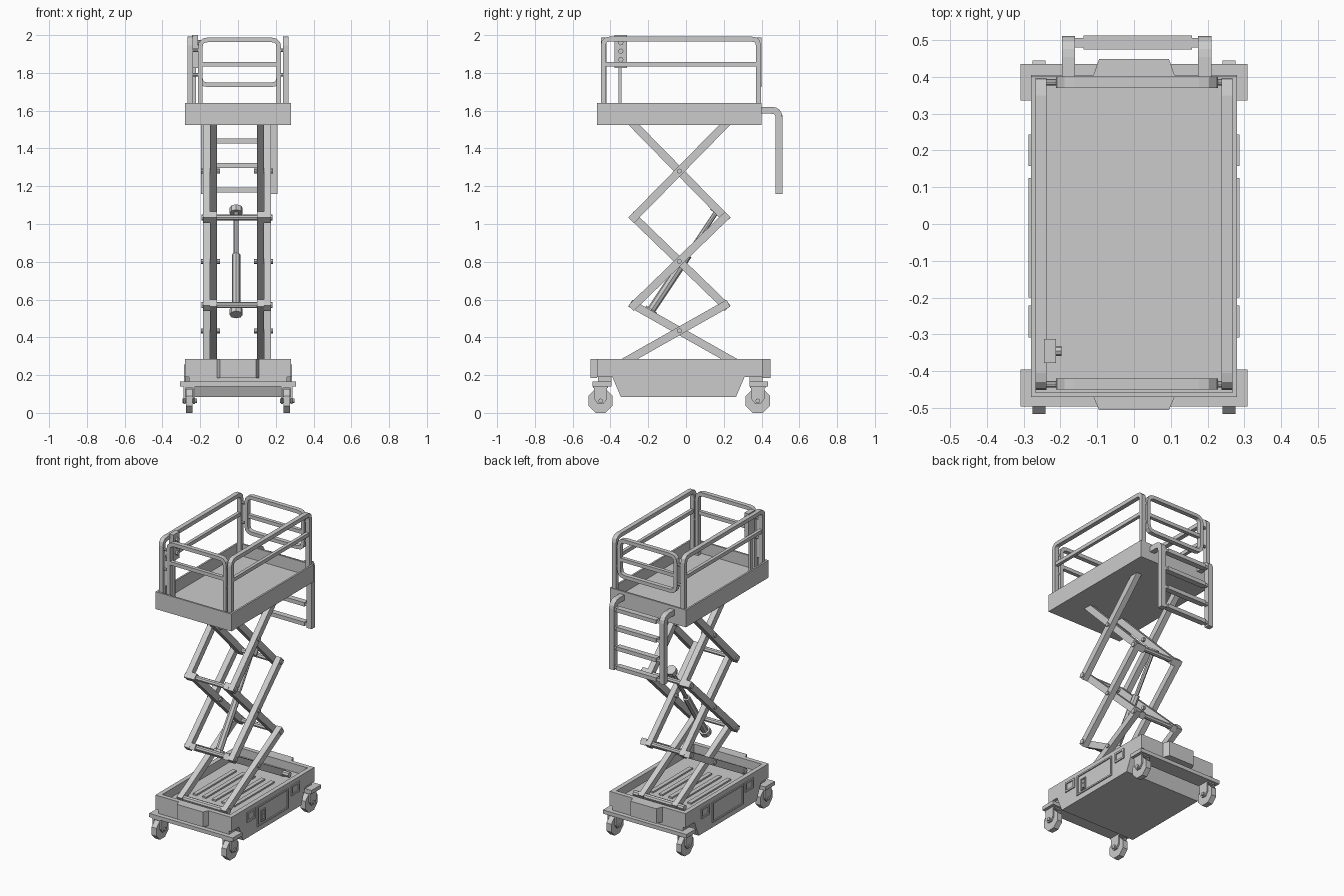
import bpy, bmesh, math
from mathutils import Vector, Matrix

if "Cube" in bpy.data.objects:
    bpy.data.objects.remove(bpy.data.objects["Cube"])

AX = {'x': lambda a, b, e: (e, a, b), 'y': lambda a, b, e: (a, e, b), 'z': lambda a, b, e: (a, b, e)}


def finish(name, bm):
    bmesh.ops.recalc_face_normals(bm, faces=bm.faces[:])
    me = bpy.data.meshes.new(name)
    bm.to_mesh(me)
    bm.free()
    ob = bpy.data.objects.new(name, me)
    bpy.context.collection.objects.link(ob)
    return ob


def prism(name, axis, pts, lo, hi):
    """Extrude a flat outline along an axis."""
    bm = bmesh.new()
    rows = [[bm.verts.new(AX[axis](a, b, e)) for a, b in pts] for e in (lo, hi)]
    n = len(pts)
    for r in rows:
        bm.faces.new(r)
    for i in range(n):
        j = (i + 1) % n
        bm.faces.new((rows[0][i], rows[0][j], rows[1][j], rows[1][i]))
    return finish(name, bm)


def box(name, x0, x1, y0, y1, z0, z1):
    return prism(name, 'z', [(x0, y0), (x1, y0), (x1, y1), (x0, y1)], z0, z1)


def rect(a0, a1, b0, b1):
    return [(a0, b0), (a1, b0), (a1, b1), (a0, b1)]


def cyl(name, p0, p1, r, n=8, turn=0.0):
    p0, p1 = Vector(p0), Vector(p1)
    d = p1 - p0
    m = Matrix.Translation((p0 + p1) / 2) @ d.to_track_quat('Z', 'Y').to_matrix().to_4x4() @ Matrix.Rotation(turn, 4, 'Z')
    bm = bmesh.new()
    bmesh.ops.create_cone(bm, cap_ends=True, segments=n, radius1=r, radius2=r, depth=d.length, matrix=m)
    return finish(name, bm)


def rounded(pts, r, closed=False, n=3):
    """Replace the corners of a path with short arcs."""
    out, k = [], len(pts)
    for i, p in enumerate(pts):
        if not closed and i in (0, k - 1):
            out.append(p)
            continue
        p = Vector(p)
        a = p + (Vector(pts[i - 1]) - p).normalized() * r
        b = p + (Vector(pts[(i + 1) % k]) - p).normalized() * r
        for t in range(n + 1):
            t /= n
            out.append(tuple(a * (1 - t) ** 2 + p * 2 * t * (1 - t) + b * t * t))
    return out


def band(name, axis, pts, w, lo, hi, closed=False):
    """Rectangular tube that follows a flat path; width w in the plane, lo..hi across it."""
    bm, k, secs = bmesh.new(), len(pts), []
    P = [Vector(p) for p in pts]
    for i in range(k):
        d0 = (P[i] - P[i - 1]).normalized() if closed or i > 0 else (P[1] - P[0]).normalized()
        d1 = (P[(i + 1) % k] - P[i]).normalized() if closed or i < k - 1 else d0
        t = (d0 + d1).normalized()
        nrm = Vector((-t.y, t.x)) * (w / 2 / t.dot(d0))
        a, b = P[i] + nrm, P[i] - nrm
        secs.append([bm.verts.new(AX[axis](q.x, q.y, e)) for q, e in ((a, lo), (b, lo), (b, hi), (a, hi))])
    for i in range(k if closed else k - 1):
        s, u = secs[i], secs[(i + 1) % k]
        for j in range(4):
            m = (j + 1) % 4
            bm.faces.new((s[j], s[m], u[m], u[j]))
    if not closed:
        bm.faces.new(secs[0])
        bm.faces.new(secs[-1])
    return finish(name, bm)


# Chassis: lower hull, open tray, ribs and end bumpers
prism("chassis_hull", 'x', [(-.47, .23), (-.47, .19), (-.39, .19), (-.345, .085), (.265, .085),
                            (.31, .19), (.405, .19), (.405, .23)], -.28, .28)
band("chassis_walls", 'z', rect(-.265, .265, -.455, .39), .03, .23, .285, True)
for i in range(5):
    x = -.15 + i * .07
    box(f"tray_rib_{i}", x - .014, x + .014, -.24, .18, .23, .24)
prism("front_bumper", 'z', [(-.11, -.47), (-.095, -.505), (.095, -.505), (.11, -.47)], .185, .285)
prism("rear_bumper", 'z', [(-.11, .405), (-.095, .448), (.095, .448), (.11, .405)], .185, .285)

# Side panels, vents and switch box
for s, side in ((1, "right"), (-1, "left")):
    lo, hi = sorted((s * .278, s * .287))
    band(f"{side}_panel_frame", 'x', rect(-.195, .12, .125, .25), .01, lo, hi, True)
    for y in (-.265, .2):
        band(f"{side}_vent_frame", 'x', rect(y - .037, y + .037, .195, .25), .012, lo, hi, True)
    if s > 0:
        band("switch_frame", 'x', rect(-.16, -.12, .142, .213), .006, lo, hi, True)
        for z in (.162, .193):
            box("switch_button", .278, .285, -.15, -.13, z - .01, z + .01)

# Axle plates and casters
for yc, yp, end in ((-.452, -.445, "front"), (.38, .385, "rear")):
    box(f"{end}_axle_plate", -.308, .308, yp - .05, yp + .05, .14, .165)
    box(f"{end}_axle_spacer", -.26, .26, yp - .02 if yp < 0 else yp - .05, yp + .05 if yp < 0 else yp + .02, .165, .19)
    for s in (-1, 1):
        x = s * .258
        cyl(f"{end}_caster_wheel", (x - .018, yc, .064), (x + .018, yc, .064), .069, 8, math.pi / 8)
        cyl(f"{end}_caster_axle", (x - .035, yc, .064), (x + .04, yc, .064), .012)
        box(f"{end}_caster_crown", x - .03, x + .03, yc - .04, yc + .04, .132, .14)
        for o in (-.026, .026):
            prism(f"{end}_caster_fork", 'x', [(yc - .035, .135), (yc - .035, .075), (yc - .015, .048),
                  (yc + .015, .048), (yc + .035, .075), (yc + .035, .135)], x + o - .005, x + o + .005)

# Scissor arms: outer arms rise to the back, inner arms rise to the front
C, CX = -.035, -.005
stages = [(.245, .335, .57, .24), (.57, .24, 1.035, .24), (1.035, .24, 1.54, .255)]
for k, (z0, h0, z1, h1) in enumerate(stages):
    for s in (-1, 1):
        for g, a, b in ((1, .142, .18), (-1, .105, .142)):
            p, q = Vector((C - g * h0, z0)), Vector((C + g * h1, z1))
            d = (q - p).normalized() * .022
            lo, hi = sorted((CX + s * a, CX + s * b))
            band(f"scissor_arm_{k}", 'x', [p - (d if k else d * 0), q + (d if k < 2 else d * 0)], .042, lo, hi)
        zc = (z0 * h1 + z1 * h0) / (h0 + h1)
        cyl(f"pivot_pin_{k}", (CX + s * .09, C, zc), (CX + s * .19, C, zc), .013)
for z, h, r in ((.255, .32, .018), (.57, .24, .016), (1.035, .24, .016)):
    for s in (-1, 1):
        cyl("scissor_cross_rod", (CX - .187, C + s * h, z), (CX + .187, C + s * h, z), r)

# Lift cylinder
A, B = Vector((-.01, -.2, .52)), Vector((-.01, .175, 1.085))
for name, t0, t1, r in (("lift_barrel", .03, .56, .023), ("lift_rod", .5, .97, .013),
                        ("lift_foot", 0, .05, .035), ("lift_head", .95, 1, .035)):
    cyl(name, A.lerp(B, t0), A.lerp(B, t1), r, 8)

# Platform tray
box("platform_floor", -.28, .28, -.47, .4, 1.525, 1.56)
band("platform_toe_board", 'z', rect(-.274, .274, -.464, .394), .012, 1.56, 1.64, True)

# Side guard rails
for s in (-1, 1):
    lo, hi = sorted((s * .238, s * .268))
    band("side_rail", 'x', rounded([(-.438, 1.56), (-.438, 1.979), (.383, 1.979), (.383, 1.56)], .035), .026, lo, hi)
    box("side_mid_rail", lo + .004, hi - .004, -.43, .375, 1.833, 1.857)

# Front rail and rear gate
band("front_rail", 'y', rounded([(-.2, 1.56), (-.2, 1.975), (.216, 1.975), (.216, 1.56)], .04), .024, -.45, -.42)
box("front_mid_rail", -.19, .206, -.447, -.423, 1.833, 1.857)
band("rear_gate", 'y', rounded(rect(-.2, .216, 1.737, 1.975), .04, True), .024, .37, .4, True)
box("rear_gate_mid_rail", -.19, .206, .373, .397, 1.833, 1.857)
for y in (-.435, .385):
    for z in (1.79, 1.92):
        for x0, x1 in ((-.24, -.2), (.216, .24)):
            cyl("rail_hinge", (x0, y, z), (x1, y, z), .009)

# Control box on its post
box("control_post", -.238, -.222, -.358, -.342, 1.56, 1.83)
box("control_box", -.244, -.212, -.378, -.312, 1.825, 2.0)
for z in (1.87, 1.915, 1.96):
    cyl("control_knob", (-.215, -.345, z), (-.197, -.345, z), .014)

# Rear ladder
for x in (-.178, .192):
    band("ladder_rail", 'x', rounded([(.39, 1.602), (.492, 1.602), (.492, 1.16)], .04, n=4), .036, x - .018, x + .018)
for z in (1.18, 1.31, 1.44, 1.565):
    box("ladder_rung", -.137, .157, .474, .512, z - .013, z + .013)
    box("ladder_rung_core", -.17, .185, .48, .505, z - .009, z + .009)
